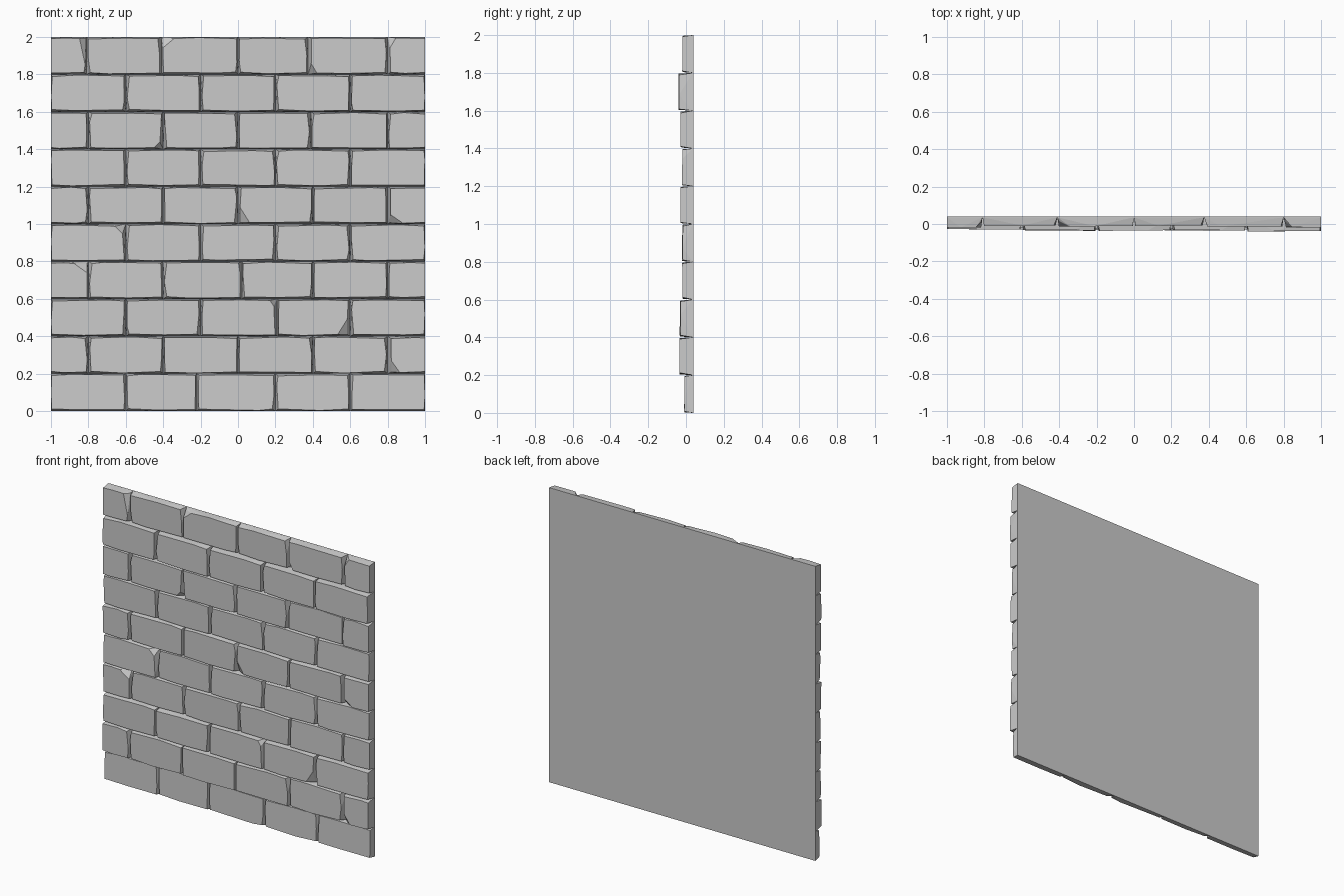
import bpy
import bmesh
import random

random.seed(7)

cube = bpy.data.objects.get("Cube")
if cube:
    bpy.data.objects.remove(cube, do_unlink=True)

# One stone colour
stone = bpy.data.materials.new("grey_stone")
stone.use_nodes = True
GREY = (0.6, 0.6, 0.6, 1)
stone.diffuse_color = GREY
stone.node_tree.nodes["Principled BSDF"].inputs["Base Color"].default_value = GREY

ROWS = 10
ROW_H = 0.2
BACK = 0.036      # back of the bricks, just inside the backing sheet
FRONT = [0.01, 0.035, 0.034, 0.02, 0.022, 0.03, 0.022, 0.03, 0.04, 0.02]

# Joints that stray from the regular bond: (row, joint) -> x
STRAY = {(0, 1): -0.22, (2, 2): 0.21, (3, 2): 0.02, (7, 3): 0.39,
         (9, 0): -0.81, (9, 1): -0.41, (9, 3): 0.375}

# Broken corners: (row, brick) -> (horizontal side, vertical side, width, height)
CHIPS = {(9, 0): (1, 1, 0.03, 0.14), (9, 2): (-1, 1, 0.06, 0.05),
         (9, 5): (-1, 1, 0.03, 0.05), (9, 4): (-1, -1, 0.03, 0.05),
         (7, 1): (1, -1, 0.03, 0.03), (5, 3): (-1, -1, 0.05, 0.08),
         (5, 5): (-1, -1, 0.16, 0.04), (4, 0): (1, 1, 0.04, 0.04),
         (3, 0): (1, 1, 0.07, 0.05), (2, 3): (1, -1, 0.05, 0.08),
         (2, 2): (1, 1, 0.02, 0.03), (1, 5): (-1, -1, 0.16, 0.06)}


def jitter(low, high):
    return random.uniform(low, high)


def add_object(name, bm):
    mesh = bpy.data.meshes.new(name)
    bm.to_mesh(mesh)
    bm.free()
    mesh.materials.append(stone)
    obj = bpy.data.objects.new(name, mesh)
    bpy.context.collection.objects.link(obj)
    return obj


def add_brick(row, col, x0, x1, depth):
    """Block with a full-size back and a smaller, uneven front face."""
    z0, z1 = row * ROW_H, (row + 1) * ROW_H
    half_bond = row % 2 == 1

    def side_gap(x):
        if abs(x) > 0.99:      # cut flush at the wall ends, or barely worn
            return 0 if half_bond else jitter(0.002, 0.008)
        return jitter(0.006, 0.02)

    xm, zm = (x0 + x1) / 2, (z0 + z1) / 2
    flush = {x: half_bond and abs(x) > 0.99 for x in (x0, x1)}
    corners = {(h, v): (x - h * side_gap(x), z - v * jitter(0.007, 0.013))
               for h, x in ((-1, x0), (1, x1)) for v, z in ((-1, z0), (1, z1))}

    # Bowed edges: a middle point on each side stands out a little
    outline = []
    for h, x in ((-1, x0), (1, x1)):
        reach = 0 if flush[x] else (0.001 if abs(x) > 0.99 else jitter(0.006, 0.009))
        outline.append((x - h * reach, zm + jitter(-0.05, 0.05)))
    for v, z in ((-1, z0), (1, z1)):
        outline.append((xm + jitter(-0.3, 0.3) * (x1 - x0), z - v * jitter(0.003, 0.008)))

    # Gently tilted front plane that never passes the given depth
    tilt_x, tilt_z = jitter(-0.01, 0.01), jitter(-0.02, 0.02)
    slack = abs(tilt_x) * (x1 - x0) / 2 + abs(tilt_z) * ROW_H / 2

    def front_y(x, z):
        return -depth + slack + tilt_x * (x - xm) + tilt_z * (z - zm)

    points = [(x, BACK, z) for x in (x0, x1) for z in (z0, z1)]
    chip = CHIPS.get((row, col))
    for (h, v), (x, z) in corners.items():
        if chip and chip[:2] == (h, v):
            outline += [(x - h * chip[2], z), (x, z - v * chip[3])]
            points.append((x, front_y(x, z) + 0.03, z))
        else:
            outline.append((x, z))
    if chip:
        # Drop the bulge nearest the broken corner so the break stays open
        outline.pop(0 if chip[0] < 0 else 1)
    points += [(x, front_y(x, z), z) for x, z in outline]

    bm = bmesh.new()
    for p in points:
        bm.verts.new(p)
    hull = bmesh.ops.convex_hull(bm, input=bm.verts[:])
    loose = {g for g in hull["geom_interior"] + hull["geom_unused"]
             if isinstance(g, bmesh.types.BMVert)}
    bmesh.ops.delete(bm, geom=list(loose), context="VERTS")
    bmesh.ops.dissolve_limit(bm, angle_limit=0.02, verts=bm.verts[:], edges=bm.edges[:])
    bmesh.ops.recalc_face_normals(bm, faces=bm.faces[:])
    add_object(f"brick_row{row + 1}_{col + 1}", bm)


# Running bond: five full bricks, then four between two halves
for row in range(ROWS):
    if row % 2:
        regular = [-0.8, -0.4, 0, 0.4, 0.8]
    else:
        regular = [-0.6, -0.2, 0.2, 0.6]
    joints = [STRAY.get((row, i), x) for i, x in enumerate(regular)]
    edges = [-1] + joints + [1]
    for col, (x0, x1) in enumerate(zip(edges, edges[1:])):
        last = col == len(joints)
        depth = FRONT[row] - (0 if last else jitter(0, 0.01))
        add_brick(row, col, x0, x1, depth)

# Flat backing sheet
bm = bmesh.new()
bmesh.ops.create_cube(bm, size=1)
for v in bm.verts:
    v.co = (v.co.x * 2, 0.0375 + v.co.y * 0.005, v.co.z * 2 + 1)
add_object("backing_sheet", bm)
